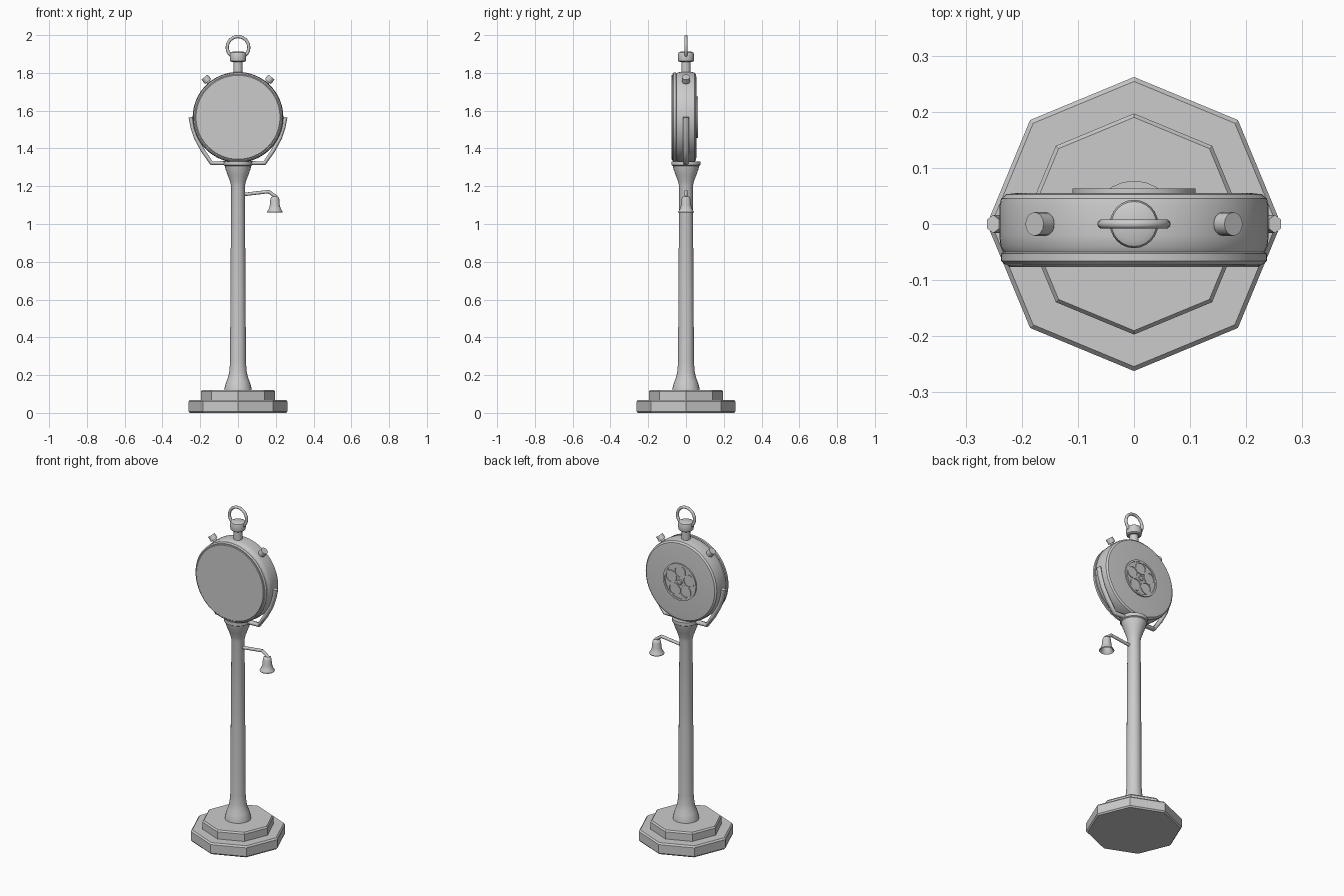
import bpy, math
from mathutils import Vector

if "Cube" in bpy.data.objects:
    bpy.data.objects.remove(bpy.data.objects["Cube"])

grey = bpy.data.materials.new("plain grey")
grey.diffuse_color = (0.6, 0.6, 0.6, 1)
grey.use_nodes = True
grey.node_tree.nodes["Principled BSDF"].inputs["Base Color"].default_value = grey.diffuse_color
CLOCK_Z = 1.565


def finish(ob, name, smooth=True, angle=35):
    ob.name = name
    ob.data.materials.clear()
    ob.data.materials.append(grey)
    if smooth:
        bpy.ops.object.select_all(action='DESELECT')
        ob.select_set(True)
        bpy.context.view_layer.objects.active = ob
        bpy.ops.object.shade_smooth_by_angle(angle=math.radians(angle))
    return ob


def lathe(name, profile, sides, loc=(0, 0, 0), rot=(0, 0, 0), smooth=True, closed=False, angle=35):
    """Revolve (radius, height) points round z; closed joins the last point to the first."""
    verts, faces = [], []
    for r, h in profile:
        for i in range(sides):
            a = 2 * math.pi * i / sides
            verts.append((r * math.cos(a), r * math.sin(a), h))
    n = len(profile)
    for k in range(n if closed else n - 1):
        p, q = k * sides, (k + 1) % n * sides
        for i in range(sides):
            j = (i + 1) % sides
            faces.append((p + i, p + j, q + j, q + i))
    if not closed:
        faces.append(tuple(reversed(range(sides))))
        faces.append(tuple(range((n - 1) * sides, n * sides)))
    me = bpy.data.meshes.new(name)
    me.from_pydata(verts, [], faces)
    ob = bpy.data.objects.new(name, me)
    bpy.context.collection.objects.link(ob)
    ob.location, ob.rotation_euler = loc, rot
    return finish(ob, name, smooth, angle)


def rod(name, a, b, r, sides=12):
    """Straight round bar between two points."""
    a, b = Vector(a), Vector(b)
    d = b - a
    rot = d.to_track_quat('Z', 'Y').to_euler()
    return lathe(name, [(r, 0), (r, d.length)], sides, a, rot)


def torus(name, loc, rot, major, minor, seg=40, mseg=10):
    bpy.ops.mesh.primitive_torus_add(location=loc, rotation=rot, major_radius=major,
                                     minor_radius=minor, major_segments=seg, minor_segments=mseg)
    return finish(bpy.context.object, name, angle=60)


# Stepped octagonal base
lathe("base_lower", [(0.255, 0), (0.262, 0.008), (0.262, 0.06), (0.254, 0.069)], 8, smooth=False)
lathe("base_upper", [(0.197, 0.065), (0.197, 0.112), (0.19, 0.121)], 8, smooth=False)

# Post with flared foot and flared cup
lathe("post", [(0.073, 0.118), (0.071, 0.135), (0.062, 0.165), (0.052, 0.19), (0.046, 0.22),
               (0.042, 0.27), (0.040, 0.65), (0.036, 1.20), (0.042, 1.225), (0.055, 1.26),
               (0.066, 1.29), (0.070, 1.308), (0.077, 1.312), (0.077, 1.332)], 24)

# Clock case: axis along y, local +z faces the back
BACK = (-math.pi / 2, 0, 0)
centre = (0, 0, CLOCK_Z)
lathe("clock_case", [(0.222, -0.052), (0.232, -0.05), (0.238, -0.04), (0.24, -0.02), (0.24, 0.03),
                     (0.237, 0.045), (0.228, 0.053), (0.21, 0.055)], 64, centre, BACK)
lathe("front_rim", [(0.232, -0.05), (0.237, -0.053), (0.237, -0.066), (0.230, -0.072),
                    (0.224, -0.072), (0.224, -0.05)], 64, centre, BACK, closed=True)
lathe("clock_face", [(0.222, -0.077), (0.225, -0.074), (0.225, -0.05)], 64, centre, BACK)

# Round grille on the back: plate, rim, five rings and a hub
lathe("grille_plate", [(0.105, 0.05), (0.105, 0.0575)], 40, centre, BACK)


def flat_ring(name, x, z, inner, outer, top):
    lathe(name, [(inner, 0.05), (outer, 0.05), (outer, top), (inner, top)], 32,
          (x, 0, CLOCK_Z + z), BACK, closed=True)


flat_ring("grille_rim", 0, 0, 0.099, 0.11, 0.063)
for i in range(5):
    a = math.pi / 2 + i * 2 * math.pi / 5
    flat_ring("grille_ring", 0.062 * math.cos(a), 0.062 * math.sin(a), 0.031, 0.038, 0.062)
lathe("grille_hub", [(0.016, 0.05), (0.016, 0.060), (0.012, 0.063)], 20, centre, BACK)

# Stem, crown and hanging ring
lathe("stem", [(0.024, 1.79), (0.024, 1.87)], 20)
lathe("crown", [(0.034, 1.858), (0.041, 1.863), (0.043, 1.875), (0.043, 1.898),
                (0.040, 1.907), (0.030, 1.912)], 24)
torus("hanging_ring", (0, 0, 1.935), (math.pi / 2, 0, 0), 0.057, 0.0085)

for s in (-1, 1):
    # Push buttons on the shoulders
    d = Vector((s * 0.64, 0, 0.768))
    c = Vector(centre)
    rod("button_stem", c + d * 0.22, c + d * 0.25, 0.012)
    rod("push_button", c + d * 0.247, c + d * 0.277, 0.021, 16)

    # Cradle arm: flat bar swept along a bent path
    path = [(0.06, 1.322), (0.14, 1.322), (0.185, 1.387), (0.222, 1.455), (0.240, 1.51), (0.251, 1.565)]
    curve = bpy.data.curves.new("cradle_arm", 'CURVE')
    curve.dimensions = '3D'
    curve.bevel_depth = 0.0125
    curve.bevel_resolution = 1
    curve.use_fill_caps = True
    sp = curve.splines.new('POLY')
    sp.points.add(len(path) - 1)
    for p, (x, z) in zip(sp.points, path):
        p.co = (s * x, 0, z, 1)
    arm = bpy.data.objects.new("cradle_arm", curve)
    bpy.context.collection.objects.link(arm)
    arm.scale.y = 1.3
    curve.materials.append(grey)

# Bell on a bent bracket
rod("bell_bracket", (0.036, 0, 1.157), (0.165, 0, 1.172), 0.009)
rod("bell_hook", (0.16, 0, 1.173), (0.204, 0, 1.142), 0.009)
lathe("bell", [(0.012, 1.146), (0.020, 1.142), (0.024, 1.13), (0.026, 1.10), (0.032, 1.08),
               (0.042, 1.064), (0.040, 1.060), (0.034, 1.066), (0.027, 1.08), (0.021, 1.10),
               (0.018, 1.13)], 24, (0.195, 0, 0), angle=50)
